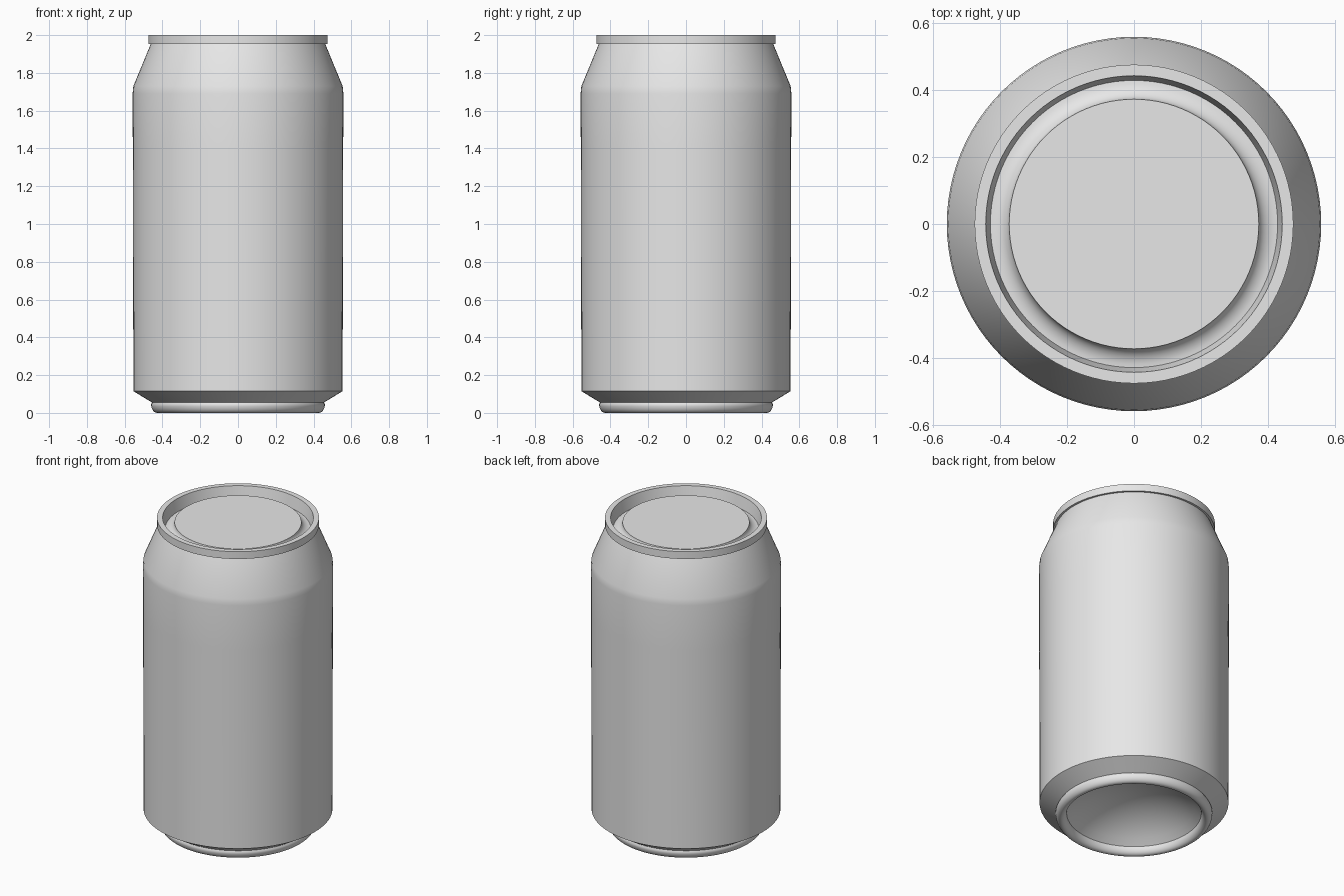
import bpy
import bmesh
import math

cube = bpy.data.objects.get("Cube")
if cube:
    bpy.data.objects.remove(cube, do_unlink=True)

SEGMENTS = 96

metal = bpy.data.materials.new("light_grey_metal")
metal.diffuse_color = (0.8, 0.8, 0.8, 1)
metal.use_nodes = True
metal.node_tree.nodes["Principled BSDF"].inputs["Base Color"].default_value = (0.8, 0.8, 0.8, 1)


def lathe(name, profile):
    """Spin (radius, height) points around z; points run counter-clockwise in section."""
    bm = bmesh.new()
    rings = []
    for r, z in profile:
        if r == 0:
            rings.append([bm.verts.new((0, 0, z))] * SEGMENTS)
        else:
            angles = [2 * math.pi * i / SEGMENTS for i in range(SEGMENTS)]
            rings.append([bm.verts.new((r * math.cos(a), r * math.sin(a), z)) for a in angles])
    for low, high in zip(rings, rings[1:]):
        for i in range(SEGMENTS):
            j = (i + 1) % SEGMENTS
            corners = [low[i], low[j], high[j], high[i]]
            bm.faces.new(list(dict.fromkeys(corners)))  # poles become triangles
    mesh = bpy.data.meshes.new(name)
    bm.to_mesh(mesh)
    bm.free()
    mesh.materials.append(metal)
    obj = bpy.data.objects.new(name, mesh)
    bpy.context.collection.objects.link(obj)
    bpy.ops.object.select_all(action='DESELECT')
    obj.select_set(True)
    bpy.context.view_layer.objects.active = obj
    bpy.ops.object.shade_smooth_by_angle(angle=math.radians(32))
    return obj


def arc(cr, cz, rad_r, rad_z, start, end, steps):
    """Points of an elliptical arc in the section plane, angles in degrees."""
    pts = []
    for k in range(steps + 1):
        a = math.radians(start + (end - start) * k / steps)
        pts.append((cr + rad_r * math.cos(a), cz + rad_z * math.sin(a)))
    return pts


# Concave dome under the can
DOME_R, DOME_EDGE, DOME_DEPTH = 0.395, 0.045, 0.155
sphere_r = (DOME_R ** 2 + DOME_DEPTH ** 2) / (2 * DOME_DEPTH)
dome_centre = DOME_EDGE + DOME_DEPTH - sphere_r
dome = [(0, DOME_EDGE + DOME_DEPTH)]
for k in range(1, 11):
    r = DOME_R * k / 10
    dome.append((r, dome_centre + math.sqrt(sphere_r ** 2 - r * r)))
lathe("base_dome", dome)

# Rounded standing ring and the flared chamfer above it
foot = arc(0.4275, 0.045, 0.0325, 0.045, 180, 360, 14)
lathe("base_ring", foot + [(0.455, 0.055), (0.554, 0.115)])

# Side wall and tapered shoulder
lathe("can_body", [(0.554, 0.115), (0.555, 0.7), (0.557, 1.4), (0.558, 1.69),
                   (0.554, 1.73), (0.462, 1.953)])

# Square-edged top rim with its inner wall
lathe("top_rim", [(0.462, 1.953), (0.475, 1.953), (0.475, 2.0), (0.442, 2.0), (0.428, 1.925)])

# Sunken lid: fillet rising to the flat centre panel
fillet = arc(0.428, 1.97, 0.056, 0.045, 270, 180, 8)
lathe("lid", fillet + [(0, 1.97)])
